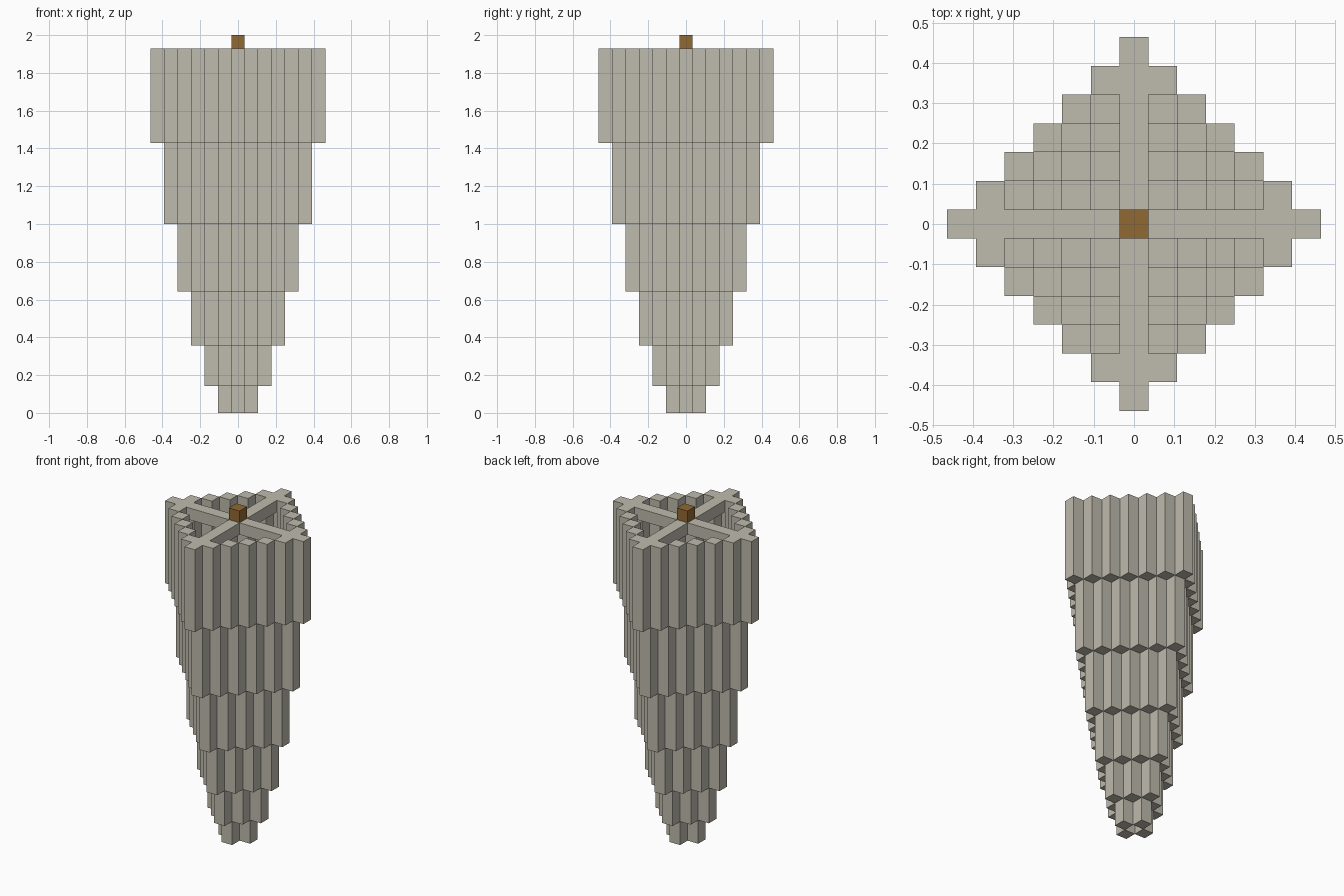
import bpy
import bmesh
from mathutils import Matrix, Vector

cube = bpy.data.objects.get("Cube")
if cube:
    bpy.data.objects.remove(cube)

U = 2 / 28  # edge of one block


def material(name, rgb):
    mat = bpy.data.materials.new(name)
    mat.use_nodes = True
    color = (*rgb, 1)
    mat.diffuse_color = color
    mat.node_tree.nodes["Principled BSDF"].inputs["Base Color"].default_value = color
    return mat


def build(name, boxes, mat):
    """Make one object from boxes given as (centre, size) in block units."""
    bm = bmesh.new()
    for centre, size in boxes:
        matrix = Matrix.Translation(Vector(centre) * U) @ Matrix.Diagonal((*(Vector(size) * U), 1))
        bmesh.ops.create_cube(bm, size=1, matrix=matrix)
    mesh = bpy.data.meshes.new(name)
    bm.to_mesh(mesh)
    bm.free()
    mesh.materials.append(mat)
    obj = bpy.data.objects.new(name, mesh)
    bpy.context.collection.objects.link(obj)


stone = material("pale_stone", (0.52, 0.495, 0.42))
wood = material("brown_wood", (0.28, 0.14, 0.034))

# Hollow diamond rings, each one block wider and one block taller than the last
z = 0
for r in range(1, 7):
    height = r + 1
    cells = [(i, j) for i in range(-r, r + 1) for j in range(-r, r + 1)
             if abs(i) + abs(j) == r]
    build(f"diamond_ring_{r}",
          [((i, j, z + height / 2), (1, 1, height)) for i, j in cells], stone)
    z += height

# Cross beams spanning the open top
beam_z = z - 0.5
build("cross_beams", [((0, 0, beam_z), (11, 1, 1)),
                      ((0, 3, beam_z), (1, 5, 1)),
                      ((0, -3, beam_z), (1, 5, 1))], stone)

# Small block on the crossing
build("top_block", [((0, 0, z + 0.5), (1, 1, 1))], wood)
